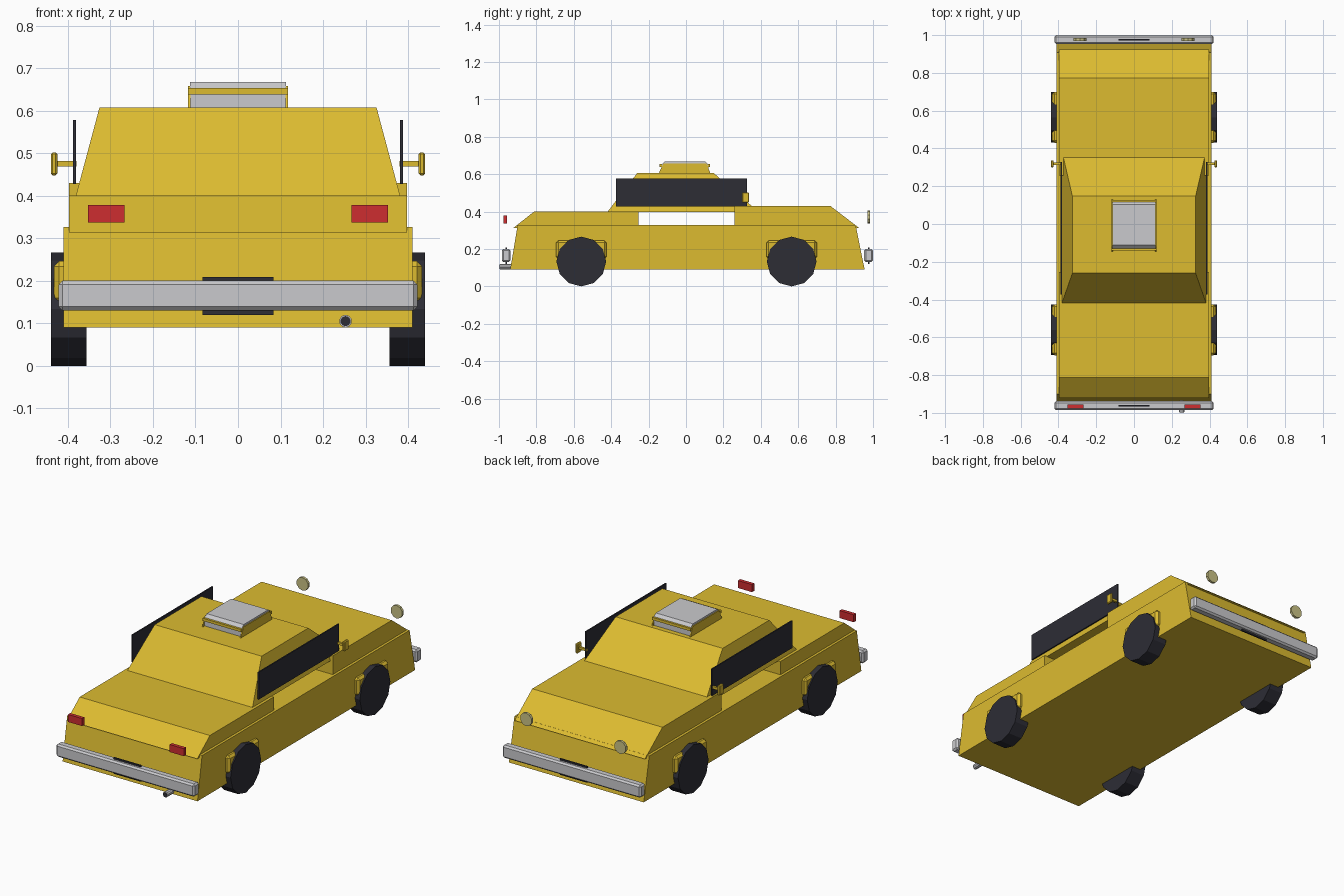
import bpy, bmesh, math
from mathutils import Matrix

cube = bpy.data.objects.get("Cube")
if cube:
    bpy.data.objects.remove(cube, do_unlink=True)


def material(name, rgb):
    m = bpy.data.materials.new(name)
    m.use_nodes = True
    m.diffuse_color = (*rgb, 1)
    m.node_tree.nodes["Principled BSDF"].inputs["Base Color"].default_value = (*rgb, 1)
    return m


YELLOW = material("taxi yellow", (0.72, 0.50, 0.03))
GREY = material("light grey", (0.59, 0.59, 0.61))
BLACK = material("dark rubber", (0.026, 0.026, 0.036))
RED = material("lamp red", (0.61, 0.026, 0.03))
PALE = material("lamp pale yellow", (0.60, 0.55, 0.24))


def finish(bm, name, mat, bevel=0):
    bmesh.ops.recalc_face_normals(bm, faces=bm.faces)
    me = bpy.data.meshes.new(name)
    bm.to_mesh(me)
    bm.free()
    me.materials.append(mat)
    ob = bpy.data.objects.new(name, me)
    bpy.context.collection.objects.link(ob)
    if bevel:
        mod = ob.modifiers.new("Bevel", "BEVEL")
        mod.width = bevel
        mod.segments = 1
    return ob


def box(name, mat, x, y, z, bevel=0):
    """Box from three (low, high) ranges."""
    bm = bmesh.new()
    bmesh.ops.create_cube(bm, size=1)
    for v in bm.verts:
        v.co = [(r[0] + r[1]) / 2 + c * (r[1] - r[0]) for c, r in zip(v.co, (x, y, z))]
    return finish(bm, name, mat, bevel)


def prism(name, mat, x, profile):
    """Side profile of (y, z) points extruded across the x range."""
    bm = bmesh.new()
    rings = [[bm.verts.new((px, y, z)) for y, z in profile] for px in x]
    for ring in rings:
        bm.faces.new(ring)
    n = len(profile)
    for i in range(n):
        j = (i + 1) % n
        bm.faces.new((rings[0][i], rings[0][j], rings[1][j], rings[1][i]))
    return finish(bm, name, mat)


def cylinder(name, mat, centre, radius, depth, sides, axis):
    bm = bmesh.new()
    bmesh.ops.create_cone(bm, cap_ends=True, segments=sides, radius1=radius,
                          radius2=radius, depth=depth)
    turn = Matrix.Rotation(math.pi / 2, 4, "Y" if axis == "x" else "X")
    bmesh.ops.transform(bm, matrix=Matrix.Translation(centre) @ turn, verts=bm.verts)
    return finish(bm, name, mat)


def sided(s, low, high):
    return tuple(sorted((s * low, s * high)))


# Body shell and the two raised decks
prism("lower_body", YELLOW, (-0.411, 0.411),
      [(-0.94, 0.09), (0.955, 0.09), (0.907, 0.327), (-0.9, 0.327)])
prism("front_deck", YELLOW, (-0.397, 0.397),
      [(-0.922, 0.313), (-0.812, 0.40), (-0.255, 0.40), (-0.255, 0.313)])
prism("rear_deck", YELLOW, (-0.397, 0.397),
      [(0.925, 0.313), (0.772, 0.43), (0.258, 0.43), (0.258, 0.313)])

# Cabin, tapering to the roof
cabin = prism("cabin", YELLOW, (-1, 1),
              [(-0.42, 0.398), (0.388, 0.398), (0.147, 0.607), (-0.26, 0.607)])
for v in cabin.data.vertices:
    v.co.x *= 0.382 if v.co.z < 0.5 else 0.326

# Roof sign
prism("roof_sign", GREY, (-0.113, 0.113),
      [(-0.13, 0.606), (0.12, 0.606), (0.12, 0.65), (0.102, 0.668),
       (-0.112, 0.668), (-0.13, 0.65)])
for y in (-0.135, 0.122):
    box("roof_sign_band", YELLOW, (-0.118, 0.118), (y - 0.006, y + 0.006), (0.638, 0.653))

# Bumpers with plate holders
for name, low, high in (("front", -0.985, -0.938), ("rear", 0.953, 1.0)):
    box(name + "_bumper", GREY, (-0.422, 0.422), (low, high), (0.13, 0.2), 0.009)
    mid = (low + high) / 2
    box(name + "_plate", BLACK, (-0.083, 0.083), (mid - 0.004, mid + 0.004), (0.12, 0.209))

# Exhaust with dark opening
cylinder("exhaust_pipe", GREY, (0.253, -0.96, 0.105), 0.015, 0.07, 10, "y")
cylinder("exhaust_opening", BLACK, (0.253, -0.995, 0.105), 0.012, 0.004, 10, "y")

for s, side in ((1, "left"), (-1, "right")):
    # Sign end panel
    prism(side + "_sign_panel", YELLOW, sided(s, 0.112, 0.118),
          [(-0.145, 0.606), (0.13, 0.606), (0.108, 0.658), (-0.12, 0.658)])
    # Side window
    box(side + "_window", BLACK, sided(s, 0.381, 0.388), (-0.373, 0.327), (0.428, 0.578))
    # Wing mirror
    box(side + "_mirror", YELLOW, sided(s, 0.425, 0.44), (0.3, 0.337), (0.448, 0.502), 0.004)
    box(side + "_mirror_arm", YELLOW, sided(s, 0.38, 0.43), (0.313, 0.325), (0.469, 0.482))
    # Lamps
    box(side + "_red_lamp", RED, sided(s, 0.267, 0.353), (-0.976, -0.956), (0.337, 0.378))
    cylinder(side + "_round_lamp", PALE, (s * 0.287, 0.977, 0.371), 0.036, 0.014, 10, "y")
    # Wheels and arches
    for y, end in ((-0.56, "front"), (0.565, "rear")):
        cylinder(f"{end}_{side}_wheel", BLACK, (s * 0.398, y, 0.133), 0.133, 0.084, 12, "x")
        box(f"{end}_{side}_arch", YELLOW, sided(s, 0.39, 0.433),
            (y - 0.135, y + 0.135), (0.147, 0.246), 0.012)
